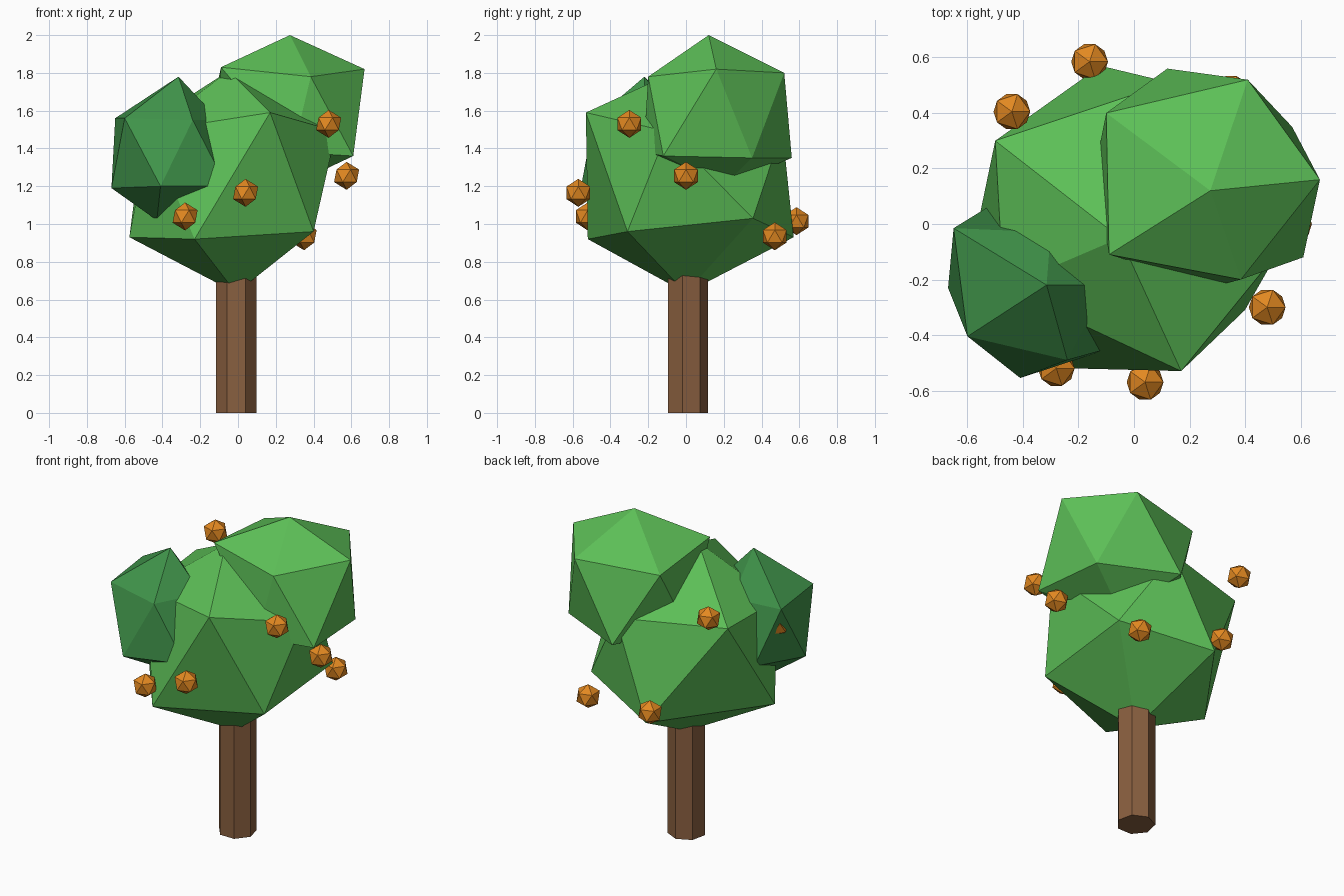
import bpy
import bmesh
from mathutils import Matrix, Vector

if "Cube" in bpy.data.objects:
    bpy.data.objects.remove(bpy.data.objects["Cube"], do_unlink=True)


def make_material(name, colour):
    mat = bpy.data.materials.new(name)
    mat.use_nodes = True
    mat.diffuse_color = (*colour, 1)
    mat.node_tree.nodes["Principled BSDF"].inputs["Base Color"].default_value = (*colour, 1)
    return mat


leaf_green = make_material("leaf_green", (0.108, 0.52, 0.095))
deep_green = make_material("deep_green", (0.052, 0.3, 0.07))
bark_brown = make_material("bark_brown", (0.25, 0.115, 0.05))
fruit_orange = make_material("fruit_orange", (0.77, 0.25, 0.015))


def add_object(name, bm, material):
    bmesh.ops.recalc_face_normals(bm, faces=bm.faces)
    mesh = bpy.data.meshes.new(name)
    bm.to_mesh(mesh)
    bm.free()
    mesh.materials.append(material)
    obj = bpy.data.objects.new(name, mesh)
    bpy.context.collection.objects.link(obj)
    return obj


def leaf_clump(name, material, bottom, lower, upper, top):
    """Uneven twenty-sided clump: two staggered rings of five corners and two poles."""
    bm = bmesh.new()
    foot, tip = bm.verts.new(bottom), bm.verts.new(top)
    low = [bm.verts.new(p) for p in lower]
    high = [bm.verts.new(p) for p in upper]
    for i in range(len(low)):
        j = (i + 1) % len(low)
        bm.faces.new((foot, low[i], low[j]))
        bm.faces.new((low[i], low[j], high[i]))
        bm.faces.new((low[j], high[j], high[i]))
        bm.faces.new((high[i], high[j], tip))
    return add_object(name, bm, material)


# Trunk: seven-sided post running up into the leaves
bm = bmesh.new()
bmesh.ops.create_cone(bm, cap_ends=True, segments=7, radius1=0.111, radius2=0.111, depth=0.9,
                      matrix=Matrix.Translation((-0.009, 0.005, 0.45)))
trunk = add_object("trunk", bm, bark_brown)

# Leaves: large middle clump, high left clump, small dark right clump
leaf_clump(
    "main_leaves", leaf_green, bottom=(-0.01, 0, 0.635),
    lower=[(0.40, -0.31, 0.96), (-0.23, -0.52, 0.92), (-0.575, -0.06, 0.93),
           (-0.12, 0.57, 0.93), (0.41, 0.355, 1.03)],
    upper=[(0.17, -0.53, 1.59), (-0.47, -0.23, 1.49), (-0.50, 0.30, 1.52),
           (0.13, 0.51, 1.5), (0.52, -0.10, 1.49)],
    top=(-0.05, -0.05, 1.81))

leaf_clump(
    "upper_leaves", leaf_green, bottom=(0.27, 0.2, 1.2),
    lower=[(0.61, -0.12, 1.36), (0.29, -0.225, 1.38), (-0.14, 0.2, 1.4),
           (0.12, 0.56, 1.35), (0.57, 0.35, 1.35)],
    upper=[(0.385, -0.20, 1.78), (-0.09, -0.11, 1.83), (-0.10, 0.40, 1.785),
           (0.41, 0.52, 1.80), (0.67, 0.16, 1.82)],
    top=(0.275, 0.12, 2))

leaf_clump(
    "side_leaves", deep_green, bottom=(-0.43, -0.24, 1.02),
    lower=[(-0.06, -0.44, 1.2), (-0.41, -0.555, 1.2), (-0.67, -0.23, 1.19),
           (-0.52, 0.065, 1.2), (-0.2, -0.07, 1.25)],
    upper=[(-0.24, -0.49, 1.55), (-0.60, -0.405, 1.56), (-0.65, -0.015, 1.56),
           (-0.3, -0.03, 1.53), (-0.1, -0.22, 1.55)],
    top=(-0.315, -0.22, 1.78))

# Fruit: small faceted balls scattered round the leaves
fruit_spots = [
    (0.04, -0.57, 1.165), (-0.28, -0.52, 1.04), (0.48, -0.30, 1.53), (0.575, 0, 1.255),
    (0.35, 0.47, 0.935), (-0.16, 0.585, 1.015), (-0.44, 0.405, 1.61), (-0.58, -0.065, 1.43),
]
for number, spot in enumerate(fruit_spots, 1):
    bm = bmesh.new()
    bmesh.ops.create_icosphere(bm, subdivisions=1, radius=0.074)
    fruit = add_object(f"fruit_{number}", bm, fruit_orange)
    fruit.location = Vector(spot)
